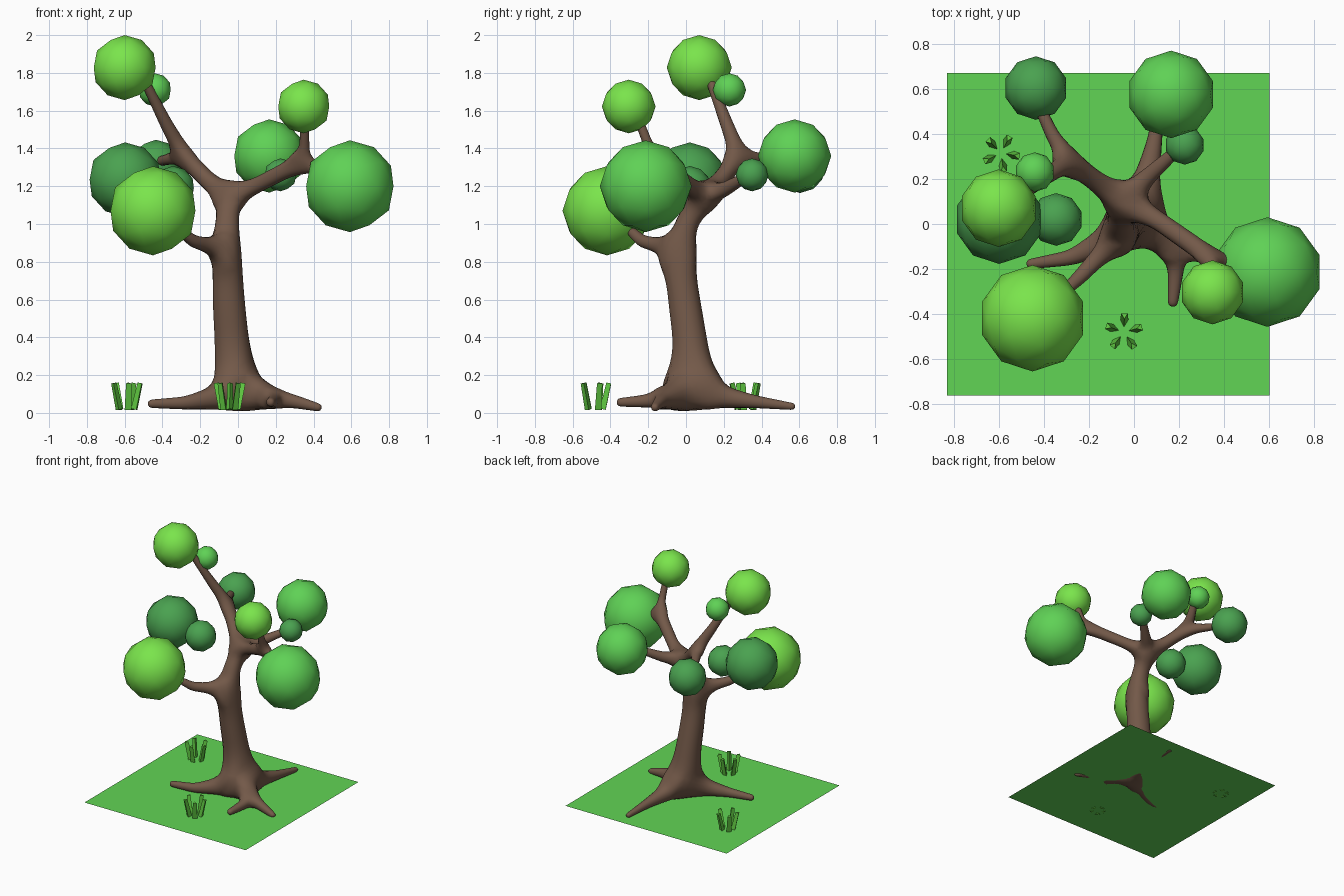
import bpy, math
from mathutils import Vector, Matrix


def material(name, rgb):
    m = bpy.data.materials.new(name)
    m.diffuse_color = (*rgb, 1)
    return m


BARK = material("bark brown", (0.172, 0.100, 0.066))
LIGHT = material("light leaf green", (0.195, 0.78, 0.072))
MID = material("mid leaf green", (0.115, 0.64, 0.092))
DARK = material("dark leaf green", (0.068, 0.36, 0.080))
LAWN = material("lawn green", (0.120, 0.66, 0.090))
GRASS = material("grass green", (0.120, 0.60, 0.055))

# Ground square
bpy.ops.mesh.primitive_plane_add(size=1.43, location=(-0.115, -0.045, 0.022))
ground = bpy.context.object
ground.name = "ground"
ground.data.materials.append(LAWN)

# Leaf balls: x, y, z, radius, colour
balls = [
    (-0.60, 0.07, 1.828, 0.172, LIGHT), (-0.44, 0.23, 1.71, 0.088, MID),
    (0.348, -0.303, 1.622, 0.142, LIGHT), (0.592, -0.213, 1.20, 0.243, MID),
    (0.165, 0.575, 1.36, 0.194, MID), (0.225, 0.35, 1.26, 0.087, DARK),
    (-0.45, -0.418, 1.07, 0.236, LIGHT), (-0.598, 0.02, 1.235, 0.197, DARK),
    (-0.345, 0.02, 1.19, 0.117, DARK), (-0.435, 0.603, 1.305, 0.141, DARK),
]
for i, (x, y, z, r, mat) in enumerate(balls):
    bpy.ops.mesh.primitive_ico_sphere_add(subdivisions=2, radius=r, location=(x, y, z))
    ball = bpy.context.object
    ball.name = f"leaf_ball_{i + 1}"
    ball.data.materials.append(mat)
    bpy.ops.object.shade_smooth()

# Trunk, branches and roots: one skinned skeleton of (x, y, z, radius) paths.
# The first path is the trunk; the others start at a trunk or path node.
verts, radii, edges = [], [], []


def limb(start, *points):
    prev = start
    for x, y, z, r in points:
        verts.append((x, y, z))
        radii.append(r)
        if prev is not None:
            edges.append((prev, len(verts) - 1))
        prev = len(verts) - 1
    return prev


base = limb(None, (0.01, 0.025, 0.115, 0.125))
limb(base, (-0.015, 0.03, 0.25, 0.115), (-0.033, 0.022, 0.38, 0.096), (-0.05, -0.01, 0.60, 0.09))
fork_low = limb(len(verts) - 1, (-0.06, -0.045, 0.86, 0.08))
crown = limb(fork_low, (-0.057, 0.01, 1.02, 0.063), (-0.05, 0.10, 1.145, 0.063))
# low front branch
limb(fork_low, (-0.17, -0.16, 0.89, 0.04), (-0.24, -0.235, 0.91, 0.034), (-0.31, -0.30, 0.97, 0.025))
# left branch with its side shoot
left = limb(crown, (-0.17, 0.19, 1.24, 0.047), (-0.285, 0.28, 1.36, 0.046))
limb(left, (-0.38, 0.215, 1.53, 0.035), (-0.50, 0.125, 1.77, 0.024))
limb(left, (-0.36, 0.39, 1.345, 0.032), (-0.42, 0.52, 1.33, 0.025))
# right branch with its side shoot
right = limb(crown, (0.10, 0.02, 1.205, 0.043), (0.335, -0.145, 1.325, 0.046))
limb(right, (0.352, -0.20, 1.42, 0.027), (0.352, -0.25, 1.55, 0.024))
limb(right, (0.44, -0.18, 1.285, 0.025))
# back branch
limb(crown, (0.05, 0.20, 1.18, 0.04), (0.20, 0.335, 1.26, 0.025))
# roots
limb(base, (-0.12, -0.075, 0.08, 0.065), (-0.28, -0.15, 0.052, 0.036), (-0.48, -0.18, 0.048, 0.022))
limb(base, (0.055, 0.19, 0.085, 0.062), (0.09, 0.36, 0.06, 0.036), (0.12, 0.58, 0.032, 0.018))
toe = limb(base, (0.18, -0.10, 0.08, 0.057))
limb(toe, (0.30, -0.135, 0.06, 0.037), (0.445, -0.17, 0.024, 0.02))
limb(toe, (0.185, -0.22, 0.062, 0.035), (0.17, -0.37, 0.055, 0.022))

mesh = bpy.data.meshes.new("trunk")
mesh.from_pydata(verts, edges, [])
tree = bpy.data.objects.new("trunk", mesh)
bpy.context.collection.objects.link(tree)
mesh.materials.append(BARK)
skin = tree.modifiers.new("skin", "SKIN")
skin.use_smooth_shade = True
for i, (data, r) in enumerate(zip(mesh.skin_vertices[0].data, radii)):
    data.radius = (r * 1.03, r * 1.03)
    data.use_root = i == 0
sub = tree.modifiers.new("smooth", "SUBSURF")
sub.levels = sub.render_levels = 2

# Grass tufts: five three-sided blades leaning outwards
for t, (cx, cy, turn) in enumerate([(-0.59, 0.315, -0.17), (-0.045, -0.48, 0.28)]):
    for k in range(5):
        a = turn + k * math.tau / 5
        out = Vector((math.cos(a), math.sin(a), 0))
        lean = Vector((out.x * 0.03, out.y * 0.03, 0.135))
        bpy.ops.mesh.primitive_cone_add(vertices=3, radius1=0.021, radius2=0.017, depth=0.142)
        blade = bpy.context.object
        blade.name = f"grass_{t + 1}_{k + 1}"
        blade.matrix_world = (Matrix.Translation(Vector((cx, cy, 0.088)) + out * 0.06)
                              @ lean.to_track_quat("Z", "Y").to_matrix().to_4x4())
        blade.data.materials.append(GRASS)
